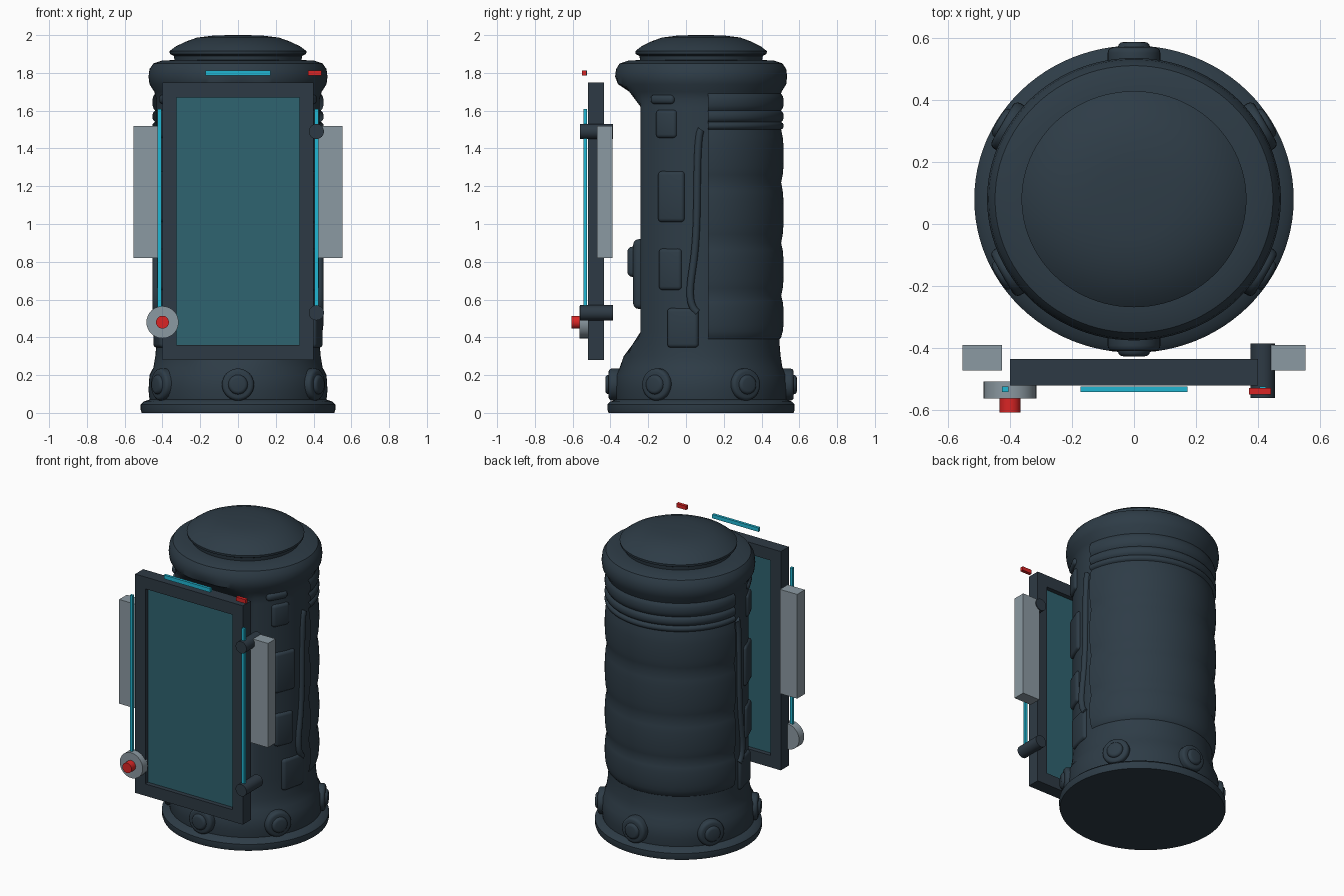
import bpy, bmesh, math
from mathutils import Vector

cube = bpy.data.objects.get("Cube")
if cube:
    bpy.data.objects.remove(cube)

CY = 0.08   # depth of the capsule axis


def material(name, rgb):
    m = bpy.data.materials.new(name)
    m.use_nodes = True
    m.diffuse_color = (*rgb, 1)
    m.node_tree.nodes["Principled BSDF"].inputs["Base Color"].default_value = (*rgb, 1)
    return m


SHELL = material("dark slate shell", (0.027, 0.045, 0.062))
FRAME = material("dark frame", (0.027, 0.042, 0.058))
GLASS = material("teal glass", (0.028, 0.125, 0.16))
LIGHT = material("cyan light", (0.015, 0.47, 0.65))
GREY = material("light grey metal", (0.26, 0.32, 0.36))
RED = material("red button", (0.70, 0.018, 0.018))


def finish(name, bm, mat, smooth=None):
    bmesh.ops.recalc_face_normals(bm, faces=bm.faces)
    mesh = bpy.data.meshes.new(name)
    bm.to_mesh(mesh)
    bm.free()
    mesh.materials.append(mat)
    ob = bpy.data.objects.new(name, mesh)
    bpy.context.collection.objects.link(ob)
    if smooth:
        bpy.ops.object.select_all(action='DESELECT')
        ob.select_set(True)
        bpy.context.view_layer.objects.active = ob
        bpy.ops.object.shade_smooth_by_angle(angle=math.radians(smooth))
    return ob


def box(name, lo, hi, mat, bevel=0, turn=0):
    """Box between two corners, optionally rounded and turned about z."""
    bm = bmesh.new()
    bmesh.ops.create_cube(bm, size=1)
    lo, hi = Vector(lo), Vector(hi)
    for v in bm.verts:
        v.co *= hi - lo
    if bevel:
        bmesh.ops.bevel(bm, geom=bm.edges[:], offset=bevel, segments=3,
                        profile=0.5, affect='EDGES')
    ob = finish(name, bm, mat, 40 if bevel else None)
    ob.location = (lo + hi) / 2
    ob.rotation_euler.z = turn
    return ob


def rod(name, center, radius, depth, mat, turn=0, bevel=0):
    """Cylinder lying along y, turned about z."""
    bm = bmesh.new()
    bmesh.ops.create_cone(bm, cap_ends=True, segments=32, radius1=radius,
                          radius2=radius, depth=depth)
    if bevel:
        rims = [e for e in bm.edges if abs(e.verts[0].co.z - e.verts[1].co.z) < 1e-4]
        bmesh.ops.bevel(bm, geom=rims, offset=bevel, segments=3, profile=0.5, affect='EDGES')
    ob = finish(name, bm, mat, 40)
    ob.location = center
    ob.rotation_euler = (math.pi / 2, 0, turn)
    return ob


def lathe(name, profile, mat, start=0, sweep=360, steps=96):
    """Revolve (radius, z, front limit) points; the limit flattens the front."""
    bm = bmesh.new()
    closed = sweep == 360
    rings = []
    for r, z, front in profile:
        ring = []
        for i in range(steps if closed else steps + 1):
            a = math.radians(start + sweep * i / steps)
            y = max(CY + 0.99 * r * math.sin(a), front)
            ring.append(bm.verts.new((1.03 * r * math.cos(a), y, z)))
        rings.append(ring)
    n = len(rings[0])
    for low, high in zip(rings, rings[1:]):
        for i in range(n if closed else n - 1):
            j = (i + 1) % n
            bm.faces.new((low[i], low[j], high[j], high[i]))
    if closed:
        bm.faces.new(rings[0])
        bm.faces.new(rings[-1])
    return finish(name, bm, mat, 35)


# Capsule body with foot, recessed flat front and overhanging rim
lathe("capsule_body", [
    (0.495, 0, -1), (0.50, 0.015, -1), (0.50, 0.045, -1), (0.485, 0.06, -1),
    (0.455, 0.07, -1), (0.46, 0.12, -1), (0.455, 0.2, -0.39), (0.435, 0.24, -0.37),
    (0.425, 0.3, -0.33), (0.42, 0.36, -0.285), (0.42, 0.43, -0.24),
    (0.42, 1.62, -0.24), (0.42, 1.66, -0.27), (0.43, 1.70, -0.30),
    (0.455, 1.74, -0.36), (0.46, 1.78, -1), (0.455, 1.82, -1),
    (0.435, 1.85, -1), (0.39, 1.865, -1), (0.33, 1.868, -1)], SHELL)

# Domed lid
lathe("lid", [
    (0.325, 1.86, -1), (0.33, 1.89, -1), (0.35, 1.9, -1), (0.352, 1.915, -1),
    (0.32, 1.94, -1), (0.27, 1.965, -1), (0.21, 1.987, -1), (0.13, 1.997, -1),
    (0.05, 2.0, -1)], SHELL)

# Banded shell wrapped around the back
bands = [0.4, 0.62, 0.9, 1.22, 1.5, 1.54, 1.6, 1.69]
shell = [(0.415, 0.385, -1)]
for low, high in zip(bands, bands[1:]):
    for k in range(7):
        t = k / 7
        bulge = math.sin(math.pi * t) ** 0.6
        shell.append((0.428 + 0.014 * bulge, low + (high - low) * t, -1))
shell += [(0.428, 1.69, -1), (0.415, 1.71, -1)]
lathe("back_shell", shell, SHELL, start=5, sweep=170, steps=64)

# Bolts around the foot
for i in range(6):
    a = math.radians(-90 + 60 * i)
    for part, radius, reach in (("bolt_collar", 0.085, 0.445), ("bolt_head", 0.052, 0.462)):
        rod(part, (reach * math.cos(a), CY + reach * math.sin(a), 0.15),
            radius, 0.09, SHELL, a + math.pi / 2, 0.018)

# Panels and hoses on both flanks
for s, side in ((1, "left"), (-1, "right")):
    for y, z, w, h in ((-0.10, 1.53, 0.12, 0.15), (-0.075, 1.145, 0.15, 0.27),
                       (-0.015, 0.45, 0.17, 0.21), (-0.08, 0.76, 0.13, 0.22),
                       (-0.12, 1.66, 0.14, 0.05)):
        a = math.asin((y - CY) / 0.42)
        x = 0.42 * math.cos(a) * s
        box(side + "_flank_panel", (x - 0.025, y - w / 2, z - h / 2),
            (x + 0.025, y + w / 2, z + h / 2), SHELL, 0.02, a * s)
    curve = bpy.data.curves.new(side + "_hose", 'CURVE')
    curve.dimensions = '3D'
    curve.bevel_depth = 0.02
    curve.bevel_resolution = 3
    curve.use_fill_caps = True
    path = curve.splines.new('NURBS')
    points = [(0.08, 1.5), (0.06, 1.47), (0.06, 1.1), (0.05, 0.8), (0.0, 0.58), (0.06, 0.53)]
    path.points.add(len(points) - 1)
    for p, (y, z) in zip(path.points, points):
        p.co = (s * 0.433, y, z, 1)
    path.use_endpoint_u = True
    curve.materials.append(SHELL)
    hose = bpy.data.objects.new(side + "_hose", curve)
    bpy.context.collection.objects.link(hose)

# Control box on the recessed front
box("front_control_box", (-0.1, -0.28, 0.55), (0.1, -0.2, 0.92), SHELL, 0.03)
box("front_control_pad", (-0.06, -0.31, 0.72), (0.06, -0.25, 0.88), SHELL, 0.025)

# Door frame and glass
for s in (1, -1):
    box("door_stile", (s * 0.4, -0.52, 0.28), (s * 0.325, -0.435, 1.75), FRAME)
box("door_top_rail", (-0.325, -0.52, 1.67), (0.325, -0.435, 1.75), FRAME)
box("door_bottom_rail", (-0.325, -0.52, 0.28), (0.325, -0.435, 0.36), FRAME)
box("door_glass", (-0.325, -0.49, 0.36), (0.325, -0.465, 1.67), GLASS)

# Hinges, side tanks and light strips
for z in (1.49, 0.53):
    rod("hinge", (0.415, -0.473, z), 0.04, 0.175, FRAME)
for s in (1, -1):
    box("side_block", (s * 0.425, -0.472, 0.82), (s * 0.553, -0.39, 1.52), GREY)
    box("side_light", (s * 0.405, -0.542, 0.5), (s * 0.425, -0.524, 1.61), LIGHT)
box("top_light", (-0.172, -0.542, 1.787), (0.172, -0.524, 1.813), LIGHT)
box("warning_light", (0.37, -0.55, 1.787), (0.442, -0.528, 1.813), RED)

# Release button
rod("button_base", (-0.4, -0.535, 0.48), 0.085, 0.055, GREY)
rod("release_button", (-0.4, -0.585, 0.48), 0.034, 0.045, RED)
